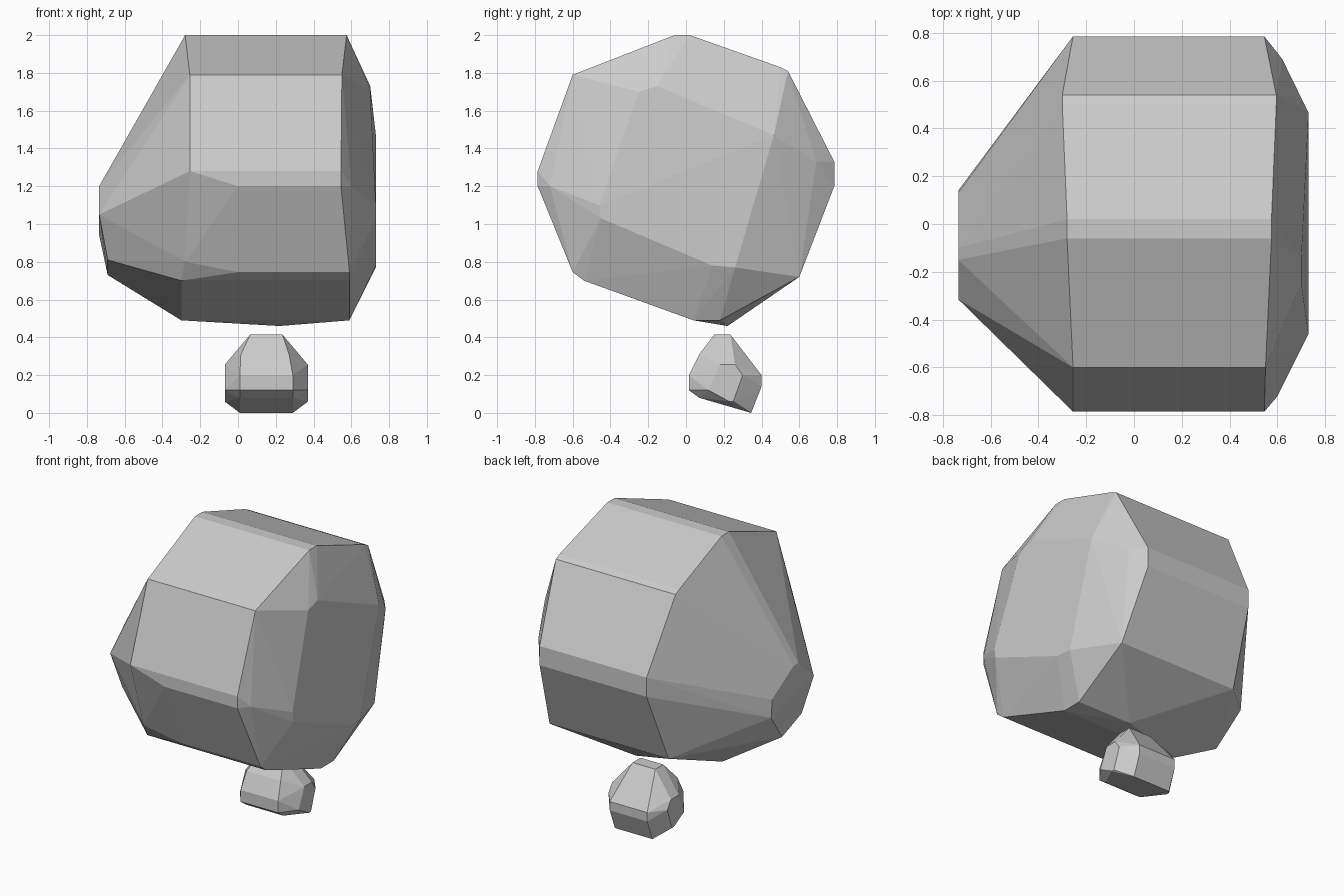
import bpy, bmesh


def hull_rock(name, points):
    """Faceted stone: convex hull around a set of corner points."""
    bm = bmesh.new()
    for p in points:
        bm.verts.new(p)
    res = bmesh.ops.convex_hull(bm, input=bm.verts[:])
    junk = {g for g in res["geom_interior"] + res["geom_unused"]
            if isinstance(g, bmesh.types.BMVert)}
    bmesh.ops.delete(bm, geom=list(junk), context='VERTS')
    bmesh.ops.dissolve_limit(bm, angle_limit=0.01, verts=bm.verts[:], edges=bm.edges[:])
    bmesh.ops.recalc_face_normals(bm, faces=bm.faces[:])
    mesh = bpy.data.meshes.new(name)
    bm.to_mesh(mesh)
    bm.free()
    obj = bpy.data.objects.new(name, mesh)
    bpy.context.collection.objects.link(obj)
    return obj


def ring(profile):
    """Stretch a (y, z, left x, right x) outline into corner pairs."""
    return [(x, y, z) for y, z, xl, xr in profile for x in (xl, xr)]


# Large boulder: bevelled octagonal body with a cap on each end
body = ring([
    (-0.06, 2.00, -0.28, 0.575), (0.02, 2.00, -0.28, 0.575),
    (0.50, 1.83, -0.30, 0.595), (0.54, 1.81, -0.30, 0.595),
    (0.785, 1.33, -0.255, 0.545), (0.785, 1.20, -0.255, 0.545),
    (0.60, 0.72, -0.29, 0.60),
    (0.04, 0.49, -0.30, 0.59),
    (-0.54, 0.70, -0.30, 0.59), (-0.60, 0.745, 0.0, 0.59),
    (-0.785, 1.20, 0.0, 0.545), (-0.785, 1.28, -0.255, 0.545),
    (-0.60, 1.79, -0.255, 0.55),
])
body += [(0.22, 0.22, 0.46), (0.59, 0.18, 0.49), (-0.28, -0.61, 0.80)]
right_cap = [
    (0.70, -0.25, 1.70), (0.70, -0.15, 1.73), (0.73, 0.465, 1.47),
    (0.73, 0.26, 0.77), (0.73, 0.14, 0.78), (0.73, -0.45, 1.03),
    (0.73, -0.46, 1.10), (0.62, 0.69, 1.33), (0.60, -0.72, 1.20),
]
left_cap = [
    (-0.735, -0.10, 1.20), (-0.735, -0.15, 1.20), (-0.735, -0.315, 1.05),
    (-0.69, -0.25, 0.81), (-0.69, -0.04, 0.73), (-0.735, 0.14, 0.94),
    (-0.735, 0.13, 1.06),
]
hull_rock("large_boulder", body + right_cap + left_cap)

# Small stone below it: same idea, with matching end caps
stone = ring([
    (0.15, 0.415, 0.065, 0.235), (0.235, 0.415, 0.065, 0.235),
    (0.40, 0.20, 0.01, 0.29), (0.40, 0.14, 0.01, 0.29),
    (0.345, 0.0, 0.01, 0.29), (0.30, 0.02, 0.01, 0.29),
    (0.07, 0.08, 0.01, 0.29), (0.015, 0.12, 0.01, 0.29),
    (0.015, 0.20, 0.01, 0.29), (0.07, 0.31, 0.015, 0.27),
])
stone += ring([(y, z, -0.07, 0.37) for y, z in (
    (0.18, 0.255), (0.26, 0.255), (0.30, 0.20), (0.25, 0.06), (0.23, 0.06), (0.12, 0.12))])
hull_rock("small_stone", stone)
